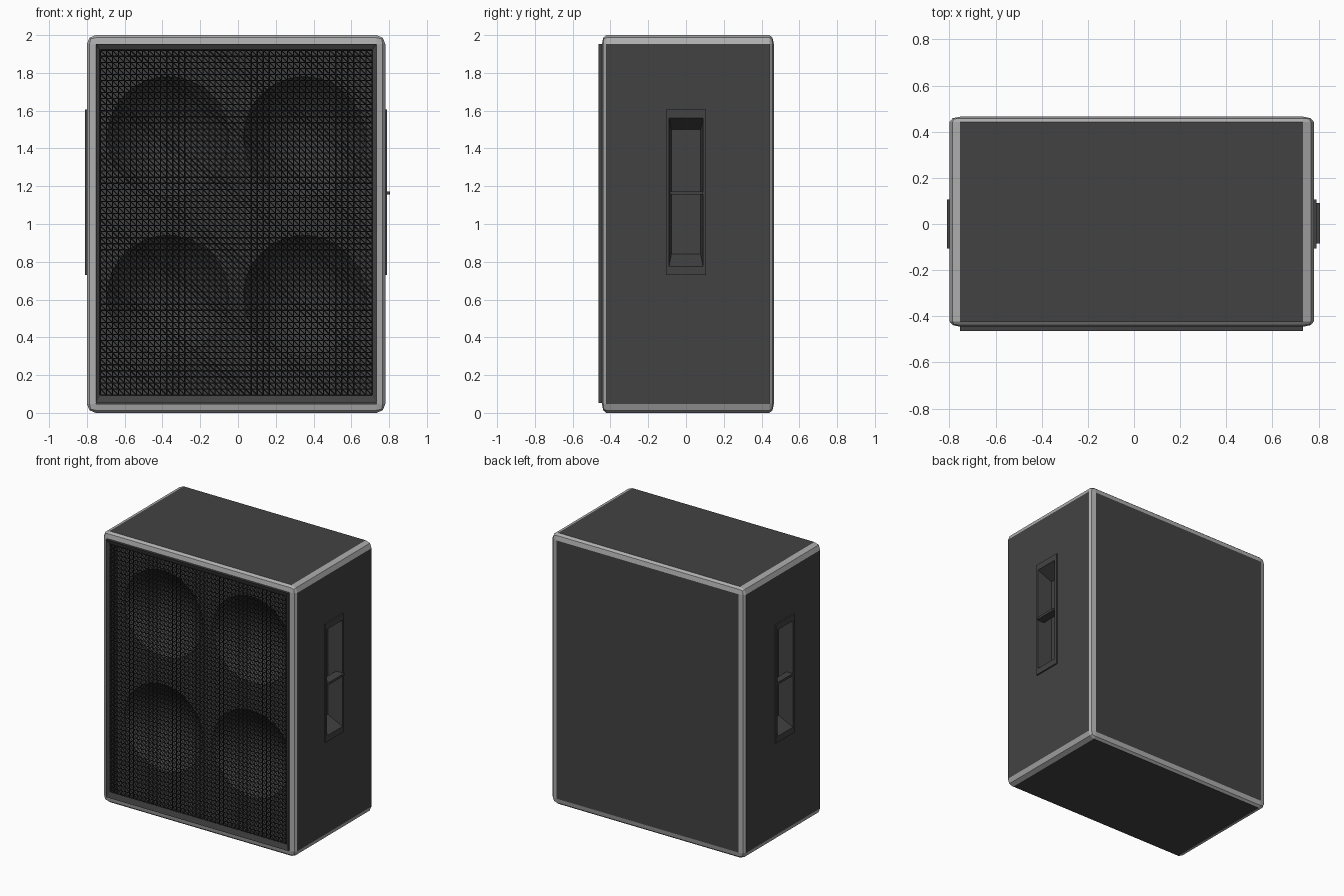
import bpy, bmesh, math
from mathutils import Vector

if "Cube" in bpy.data.objects:
    bpy.data.objects.remove(bpy.data.objects["Cube"])


def material(name, grey):
    m = bpy.data.materials.new(name)
    m.use_nodes = True
    col = (grey, grey, grey, 1)
    m.diffuse_color = col
    m.node_tree.nodes["Principled BSDF"].inputs["Base Color"].default_value = col
    return m


covering = material("charcoal covering", 0.055)
trim = material("grey metal trim", 0.42)
black = material("black grille wire", 0.012)


def finish(name, bm, mats):
    me = bpy.data.meshes.new(name)
    bm.to_mesh(me)
    bm.free()
    for m in mats:
        me.materials.append(m)
    ob = bpy.data.objects.new(name, me)
    bpy.context.collection.objects.link(ob)
    return ob


def nest(bm, face, move):
    """Replace a face by a ring of quads around a moved copy of it."""
    old = list(face.verts)
    new = [bm.verts.new(move(v.co)) for v in old]
    n = len(old)
    for i in range(n):
        j = (i + 1) % n
        bm.faces.new((old[i], old[j], new[j], new[i]))
    inner = bm.faces.new(new)
    bm.faces.remove(face)
    return inner


CX, CY = -0.01, 0.01          # cabinet centre
HX, HY = 0.79, 0.455          # cabinet half sizes
BEVEL = 0.047
BAFFLE_Y = -0.34

# Cabinet: rounded metal edges, recessed handles, open front
bm = bmesh.new()
bmesh.ops.create_cube(bm, size=2)
for v in bm.verts:
    v.co = (v.co.x * HX, v.co.y * HY * 2, v.co.z)
bmesh.ops.bevel(bm, geom=bm.edges[:], offset=BEVEL, segments=2, profile=0.5,
                affect='EDGES')
for v in bm.verts:
    v.co = (v.co.x + CX, v.co.y / 2 + CY, v.co.z + 1)
bm.normal_update()
panels = [f for f in bm.faces if f.calc_area() > 0.3]
for f in bm.faces:
    f.material_index = 0 if f in panels else 1


def handle_rect(side, y, low, high, out):
    x = CX + side * (HX + out)
    return lambda co: Vector((x, math.copysign(y, co.y), high if co.z > 1 else low))


for f in panels:
    n = f.normal.copy()
    if abs(n.x) > 0.9:
        s = 1 if n.x > 0 else -1
        for y, low, high, out in ((0.107, 0.73, 1.605, 0),
                                  (0.107, 0.73, 1.605, 0.01),
                                  (0.09, 0.775, 1.56, 0.01),
                                  (0.077, 0.84, 1.5, -0.1)):
            f = nest(bm, f, handle_rect(s, y, low, high, out))
    elif n.y < -0.9:
        f = nest(bm, f, lambda co: Vector((co.x, BAFFLE_Y, co.z)))
        bm.faces.remove(f)
finish("cabinet", bm, [covering, trim])


# Crossbars in the two handle recesses
def box(name, low, high, mat):
    b = bmesh.new()
    bmesh.ops.create_cube(b, size=1)
    for v in b.verts:
        v.co = [h if c > 0 else l for c, l, h in zip(v.co, low, high)]
    return finish(name, b, [mat])


box("left_handle_bar", (0.74, -0.085, 1.155), (0.805, 0.09, 1.172), covering)
box("right_handle_bar", (-0.81, -0.09, 1.155), (-0.76, 0.09, 1.172), covering)

# Baffle with four round openings
X0, X1 = CX - HX + BEVEL, CX + HX - BEVEL
Z0, Z1 = BEVEL, 2 - BEVEL
RADIUS, SIDES = 0.32, 48
centres = [(x, z) for x in (-0.37, 0.35) for z in (0.62, 1.46)]


def loop(bm, points):
    vs = [bm.verts.new(p) for p in points]
    return [bm.edges.new((vs[i - 1], vs[i])) for i in range(len(vs))]


def circle(x, z, r, y):
    return [(x + r * math.cos(a), y, z + r * math.sin(a))
            for a in (math.tau * i / SIDES for i in range(SIDES))]


bm = bmesh.new()
edges = loop(bm, [(x, BAFFLE_Y, z) for x, z in ((X0, Z0), (X1, Z0), (X1, Z1), (X0, Z1))])
for x, z in centres:
    edges += loop(bm, circle(x, z, RADIUS, BAFFLE_Y))
bmesh.ops.triangle_fill(bm, use_beauty=True, edges=edges, normal=(0, -1, 0))
finish("baffle", bm, [covering])

# Concave speaker cones
DEPTH, RINGS = 0.17, 10
for k, (x, z) in enumerate(centres):
    bm = bmesh.new()
    rings = []
    for i in range(RINGS):
        t = 1 - i / RINGS
        rings.append([bm.verts.new(p) for p in
                      circle(x, z, RADIUS * t, BAFFLE_Y + DEPTH * (1 - t * t))])
    for a, b in zip(rings, rings[1:]):
        for i in range(SIDES):
            bm.faces.new((a[i - 1], a[i], b[i], b[i - 1]))
    tip = bm.verts.new((x, BAFFLE_Y + DEPTH, z))
    for i in range(SIDES):
        bm.faces.new((rings[-1][i - 1], rings[-1][i], tip))
    for f in bm.faces:
        f.smooth = True
    finish(f"speaker_cone_{k + 1}", bm, [covering])

# Mitred grille frame
GX0, GX1, GZ0, GZ1 = X0 + 0.024, X1 - 0.024, 0.095, 1.92


def rect(bm, x0, x1, z0, z1, y):
    return [bm.verts.new(p) for p in ((x0, y, z0), (x1, y, z0), (x1, y, z1), (x0, y, z1))]


bm = bmesh.new()
loops = [rect(bm, X0, X1, Z0 + 0.005, Z1, -0.435),
         rect(bm, X0, X1, Z0 + 0.005, Z1, -0.463),
         rect(bm, GX0, GX1, GZ0, GZ1, -0.45),
         rect(bm, GX0, GX1, GZ0, GZ1, -0.435)]
for a, b in zip(loops, loops[1:] + loops[:1]):
    for i in range(4):
        bm.faces.new((a[i - 1], a[i], b[i], b[i - 1]))
bmesh.ops.recalc_face_normals(bm, faces=bm.faces[:])
finish("grille_frame", bm, [covering])

# Grille: square wires with one diagonal per cell
NX, NZ = 45, 57
px, pz = (GX1 - GX0) / NX, (GZ1 - GZ0) / NZ
cu = bpy.data.curves.new("grille_wires", 'CURVE')
cu.dimensions = '3D'
cu.bevel_depth = 0.003
cu.bevel_resolution = 0
cu.materials.append(black)


def wire(i0, j0, i1, j1):
    s = cu.splines.new('POLY')
    s.points.add(1)
    for p, i, j in zip(s.points, (i0, i1), (j0, j1)):
        p.co = (GX0 + i * px, -0.452, GZ0 + j * pz, 1)


for i in range(NX + 1):
    wire(i, 0, i, NZ)
for j in range(NZ + 1):
    wire(0, j, NX, j)
for d in range(1, NX + NZ):
    a, b = max(0, d - NZ), min(NX, d)
    wire(a, d - a, b, d - b)
bpy.context.collection.objects.link(bpy.data.objects.new("grille_wires", cu))
